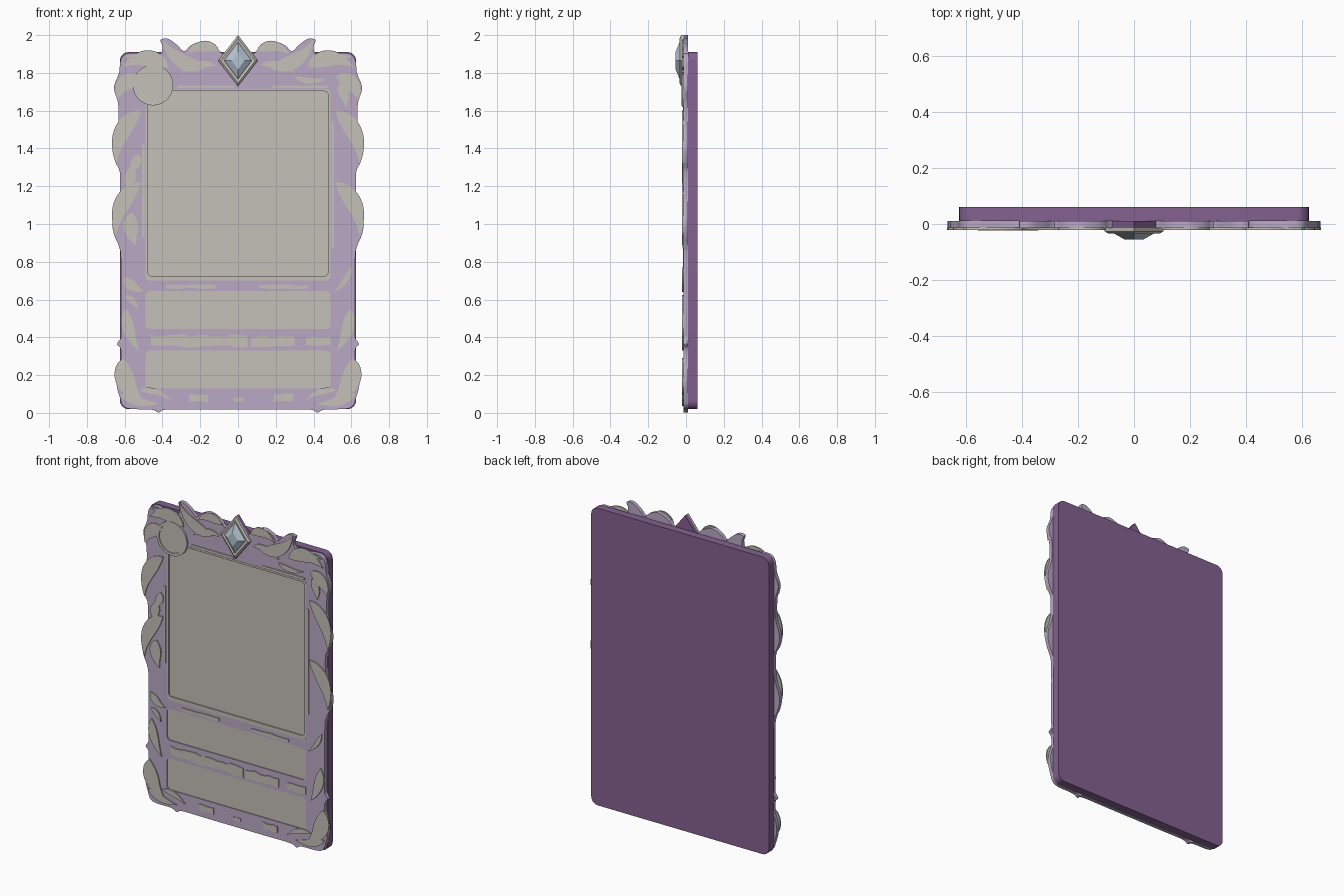
import bpy
import bmesh
import random
from math import cos, sin, pi, radians
from mathutils import Matrix, Vector

random.seed(4)
cube = bpy.data.objects.get("Cube")
if cube:
    bpy.data.objects.remove(cube, do_unlink=True)


def material(name, *rgb):
    mat = bpy.data.materials.new(name)
    mat.use_nodes = True
    mat.diffuse_color = (*rgb, 1)
    shader = next(n for n in mat.node_tree.nodes if n.type == "BSDF_PRINCIPLED")
    shader.inputs["Base Color"].default_value = (*rgb, 1)
    return mat


stone = material("warm grey", .56, .53, .48)
lavender = material("lavender", .49, .40, .56)
purple = material("purple", .23, .12, .28)
crystal = material("pale blue crystal", .46, .56, .65)
parts = []


def add_object(name, mesh):
    obj = bpy.data.objects.new(name, mesh)
    bpy.context.scene.collection.objects.link(obj)
    parts.append(obj)
    return obj


def plate(name, loops, front, back, face_mat, side_mat=None):
    """Flat slab in the XZ plane; loops after the first cut holes."""
    curve = bpy.data.curves.new(name, "CURVE")
    curve.dimensions = "2D"
    curve.fill_mode = "BOTH"
    curve.extrude = (back - front) / 2
    for loop in loops:
        spline = curve.splines.new("POLY")
        spline.points.add(len(loop) - 1)
        for point, (x, z) in zip(spline.points, loop):
            point.co = (x, z, 0, 1)
        spline.use_cyclic_u = True
    temp = bpy.data.objects.new(name + " curve", curve)
    bpy.context.scene.collection.objects.link(temp)
    graph = bpy.context.evaluated_depsgraph_get()
    mesh = bpy.data.meshes.new_from_object(temp.evaluated_get(graph))
    bpy.data.objects.remove(temp, do_unlink=True)
    bpy.data.curves.remove(curve)
    mesh.name = name
    mesh.transform(Matrix.Translation((0, (front + back) / 2, 0)) @ Matrix.Rotation(pi / 2, 4, "X"))
    bm = bmesh.new()
    bm.from_mesh(mesh)
    bmesh.ops.remove_doubles(bm, verts=bm.verts, dist=.00001)
    bmesh.ops.recalc_face_normals(bm, faces=bm.faces)
    bm.normal_update()
    for face in bm.faces:
        face.material_index = 0 if face.normal.y < -.5 or not side_mat else 1
    bm.to_mesh(mesh)
    bm.free()
    mesh.materials.clear()
    mesh.materials.append(face_mat)
    if side_mat:
        mesh.materials.append(side_mat)
    return add_object(name, mesh)


def rounded(x0, x1, z0, z1, r, steps=6):
    corners = [(x1 - r, z1 - r), (x0 + r, z1 - r), (x0 + r, z0 + r), (x1 - r, z0 + r)]
    return [(cx + r * cos(a), cz + r * sin(a))
            for k, (cx, cz) in enumerate(corners)
            for a in [(k + i / steps) * pi / 2 for i in range(steps + 1)]]


def circle(x, z, r, count=48):
    return [(x + r * cos(2 * pi * i / count), z + r * sin(2 * pi * i / count)) for i in range(count)]


def smooth_loop(points, steps=4):
    """Closed Catmull-Rom curve through the points."""
    pts = [Vector(p) for p in points]
    out = []
    for i in range(len(pts)):
        a, b, c, d = (pts[(i + k) % len(pts)] for k in (-1, 0, 1, 2))
        for s in range(steps):
            t = s / steps
            p = b + (c - a) * t / 2 + (a - b * 2.5 + c * 2 - d / 2) * t**2 + (b * 3 - a - c * 3 + d) * t**3 / 2
            out.append((p.x, p.y))
    return out


def leaf(name, x0, z0, x1, z1, width, bend, sides=(1, -1), steps=12):
    """Curved pointed leaf from base to tip, repeated on each side."""
    start, end = Vector((x0, z0)), Vector((x1, z1))
    along = end - start
    mid = (start + end) / 2 + Vector((along.y, -along.x)) * bend
    left, right = [], []
    for i in range(steps + 1):
        t = i / steps
        p = start * (1 - t)**2 + mid * 2 * t * (1 - t) + end * t**2
        tangent = ((mid - start) * (1 - t) + (end - mid) * t).normalized()
        normal = Vector((-tangent.y, tangent.x)) * (width / 2 * sin(pi * t**.75) + .001)
        left.append(p + normal)
        right.append(p - normal)
    outline = left + right[::-1]
    for s in sides:
        label = "left_" if s > 0 else "right_"
        plate(label + name, [[(s * p.x, p.y) for p in outline]], -.021, -.012, stone)


def shard(name, x0, x1, z, height):
    """Ragged horizontal fleck of ornament."""
    count = max(4, int((x1 - x0) / .03))
    xs = [x0 + (x1 - x0) * i / count for i in range(count + 1)]

    def edge(sign):
        return [(x, z + sign * height * random.uniform(.3, .52)) for x in xs]
    plate(name, [edge(-1) + edge(1)[::-1]], -.020, -.012, stone)


# Back slab
plate("back_slab", [rounded(-.625, .625, .02, 1.91, .045)], .01, .06, purple)

# Ornate frame with scalloped silhouette and three openings
half = [(.2, .018), (.38, .018), (.42, .002), (.46, .018), (.59, .025), (.625, .08), (.645, .18),
        (.62, .28), (.622, .34), (.64, .365), (.62, .4), (.62, .46), (.62, .8), (.63, .88),
        (.655, .94), (.665, 1.02), (.63, 1.13), (.625, 1.27), (.65, 1.33), (.665, 1.41),
        (.635, 1.52), (.635, 1.64), (.657, 1.72), (.63, 1.8), (.62, 1.87), (.58, 1.905),
        (.46, 1.895), (.41, 1.9), (.4, 1.94), (.41, 1.975), (.37, 1.98), (.325, 1.95),
        (.285, 1.915), (.25, 1.945), (.19, 1.966), (.12, 1.94), (.08, 1.9), (.03, 1.9)]
silhouette = smooth_loop(half + [(-x, z) for x, z in reversed(half)])
openings = {"picture_panel": (.70, 1.715), "title_panel": (.445, .645), "text_panel": (.13, .33)}
holes = [rounded(-.49, .49, z0, z1, .025) for z0, z1 in openings.values()]
plate("ornate_frame", [silhouette] + holes, -.014, .01, lavender, purple)
for (name, span), hole in zip(openings.items(), holes):
    plate(name, [hole], -.008, .01, stone)
plate("picture_rim", [holes[0], rounded(-.477, .477, .725, 1.703, .02)], -.016, -.008, stone)

# Round medallion
hub = (-.45, 1.735)
plate("medallion_disc", [circle(*hub, .107)], -.019, -.008, stone)
plate("medallion_ring", [circle(*hub, .107), circle(*hub, .09)], -.024, -.019, stone)


# Diamond setting and faceted gem
def diamond(name, rings, mat, back_mat=None):
    bm = bmesh.new()
    loops = [[bm.verts.new((w * dx, y, 1.865 + h * dz)) for dx, dz in ((1, 0), (0, 1), (-1, 0), (0, -1))]
             for w, h, y in rings]
    for low, high in zip(loops, loops[1:]):
        for i in range(4):
            j = (i + 1) % 4
            bm.faces.new((low[i], low[j], high[j], high[i]))
    bm.faces.new(loops[0])
    bm.faces.new(loops[-1])
    bmesh.ops.recalc_face_normals(bm, faces=bm.faces)
    bm.normal_update()
    mesh = bpy.data.meshes.new(name)
    mesh.materials.append(mat)
    if back_mat:
        mesh.materials.append(back_mat)
        for face in bm.faces:
            face.material_index = int(face.normal.y > .5 or face.calc_center_median().y > -.01)
    bm.to_mesh(mesh)
    bm.free()
    add_object(name, mesh)


diamond("gem_setting", [(.105, .135, .01), (.105, .135, -.014), (.105, .135, -.026),
                        (.092, .119, -.034), (.075, .1, -.03)], stone, purple)
diamond("gem", [(.075, .1, -.028), (.068, .092, -.036), (.034, .046, -.055)], crystal)

# Crest and upper corner leaves
leaf("crest_leaf", .17, 1.83, .4, 1.975, .075, .3)
leaf("crest_arch", .1, 1.915, .27, 1.9, .055, -.4)
leaf("crest_curl", .12, 1.84, .3, 1.8, .035, -.25)
leaf("corner_leaf", .37, 1.83, .61, 1.83, .085, -.4)
leaf("corner_crown", .44, 1.875, .6, 1.885, .03, -.1)
leaf("corner_drop", .52, 1.78, .64, 1.66, .08, -.35)
leaf("corner_inner", .3, 1.78, .47, 1.77, .03, .2, (1,))
leaf("corner_tail", .53, 1.74, .57, 1.62, .05, -.2, (1,))

# Side leaves
for name, top in (("upper_side_leaf", 1.6), ("middle_side_leaf", 1.22)):
    leaf(name, .515, top, .645, top - .28, .085, -.28)
leaf("lower_side_leaf", .595, .55, .525, .33, .06, -.15)
leaf("thin_side_leaf", .6, .77, .51, .64, .025, -.15, (1,))
leaf("curled_side_leaf", .6, .72, .5, .645, .05, -.25, (-1,))
leaf("hooked_side_leaf", .6, .62, .53, .55, .03, .2, (-1,))
leaf("short_side_leaf", .53, 1.37, .58, 1.27, .05, .2, (-1,))
leaf("small_side_leaf", .55, 1.3, .57, 1.17, .06, -.2, (-1,))
leaf("round_side_leaf", .56, 1.06, .54, .89, .075, -.2, (-1,))

# Lower corner leaves
leaf("foot_leaf", .61, .29, .5, .06, .1, -.3)
leaf("foot_curl", .62, .1, .42, .05, .045, -.15)
leaf("foot_sprig", .52, .12, .36, .07, .03, .2)

# Ragged flecks between panels and along the bottom
for i, (x0, x1, z, h) in enumerate([
        (-.46, .05, .38, .07), (.07, .3, .38, .065), (.36, .49, .38, .055),
        (-.38, -.12, .668, .024), (.11, .37, .668, .024),
        (-.26, -.16, .08, .05), (.19, .29, .08, .05), (-.02, .03, .07, .025)]):
    shard(f"fleck_{i}", x0, x1, z, h)

# Thin trim bars around the picture opening
for name, bar in (("right_trim", (-.509, -.496, .93, 1.42)), ("left_trim", (.496, .509, .87, 1.54)),
                  ("top_trim", (.18, .48, 1.72, 1.733)), ("top_short_trim", (-.32, -.02, 1.72, 1.733))):
    plate(name, [rounded(*bar, .004, 2)], -.019, -.012, stone)

# Smooth the rounded outlines while keeping edges sharp
bpy.ops.object.select_all(action="DESELECT")
for obj in parts:
    if not obj.name.startswith("gem"):
        obj.select_set(True)
        bpy.context.view_layer.objects.active = obj
bpy.ops.object.shade_smooth_by_angle(angle=radians(30))
